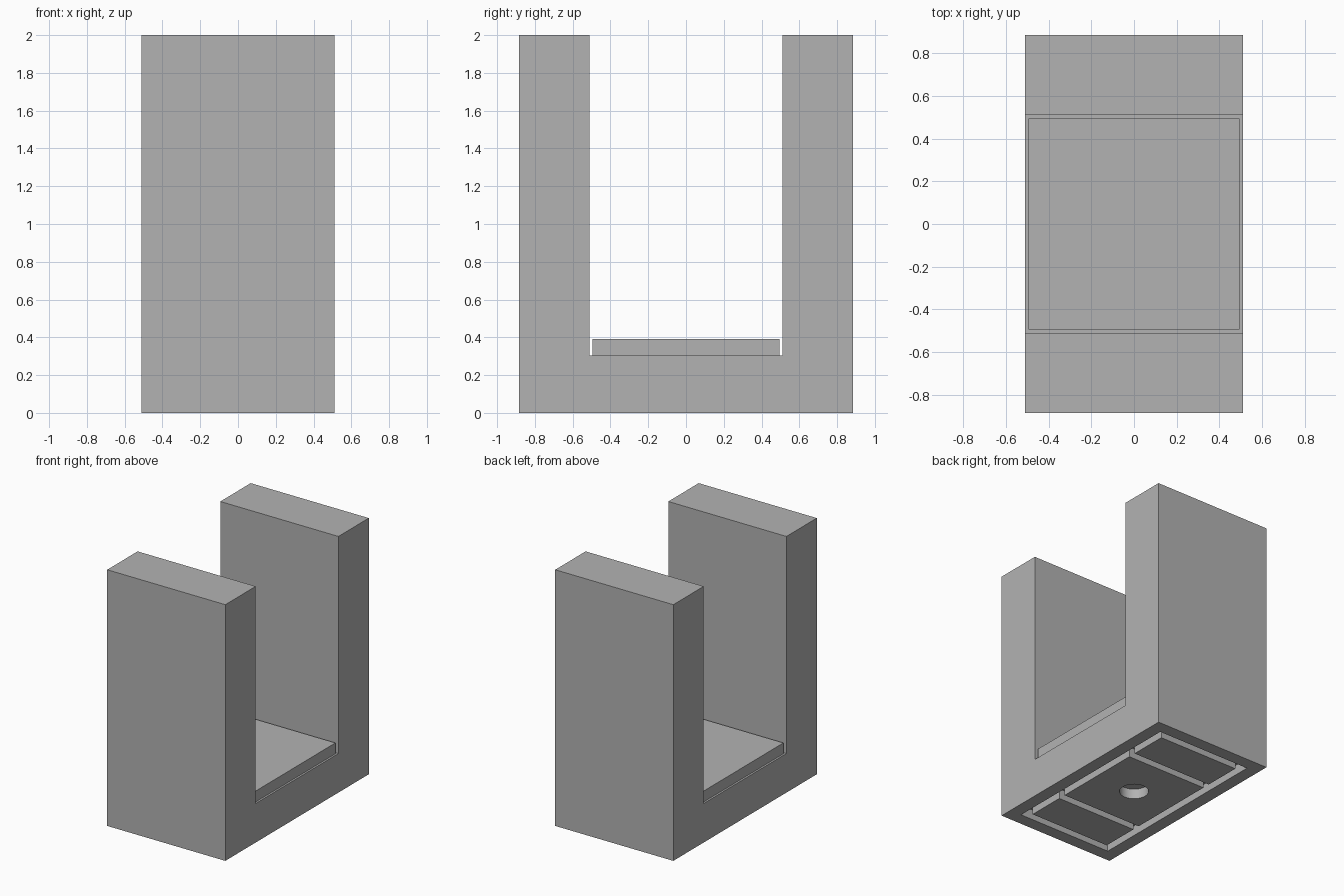
import bpy
import bmesh

# Remove the default cube only
default = bpy.data.objects.get("Cube")
if default:
    bpy.data.objects.remove(default, do_unlink=True)

# Single flat colour
grey = bpy.data.materials.new("light_grey")
grey.use_nodes = True
colour = (0.45, 0.45, 0.45, 1)
grey.diffuse_color = colour
grey.node_tree.nodes["Principled BSDF"].inputs["Base Color"].default_value = colour

HALF_X, HALF_Y, HEIGHT = 0.51, 0.885, 2.0
SLOT_Y, SLOT_Z = 0.51, 0.305        # opening between the two uprights
POCKET_X, POCKET_Y, DEPTH = 0.41, 0.785, 0.08
GAP = 0.06                          # groove width around the base panels


def finish(name, bm):
    bmesh.ops.recalc_face_normals(bm, faces=bm.faces)
    mesh = bpy.data.meshes.new(name)
    bm.to_mesh(mesh)
    bm.free()
    mesh.materials.append(grey)
    obj = bpy.data.objects.new(name, mesh)
    bpy.context.collection.objects.link(obj)
    return obj


def box(name, x, y, z):
    """Box from (low, high) ranges on each axis."""
    bm = bmesh.new()
    bmesh.ops.create_cube(bm, size=1)
    for v in bm.verts:
        v.co = [r[0] if c < 0 else r[1] for c, r in zip(v.co, (x, y, z))]
    return finish(name, bm)


def cut(target, cutter):
    """Subtract the cutter and discard it."""
    cutter.hide_render = True
    mod = target.modifiers.new("cut", 'BOOLEAN')
    mod.operation = 'DIFFERENCE'
    mod.solver = 'EXACT'
    mod.object = cutter
    bpy.context.view_layer.objects.active = target
    bpy.ops.object.modifier_apply(modifier=mod.name)
    bpy.data.objects.remove(cutter, do_unlink=True)


# U-shaped body: side profile extruded across the width
half = [(HALF_Y, 0), (HALF_Y, HEIGHT), (SLOT_Y, HEIGHT), (SLOT_Y, SLOT_Z)]
profile = half + [(-y, z) for y, z in reversed(half)]
bm = bmesh.new()
face = bm.faces.new([bm.verts.new((-HALF_X, y, z)) for y, z in profile])
ext = bmesh.ops.extrude_face_region(bm, geom=[face])
bmesh.ops.translate(bm, vec=(2 * HALF_X, 0, 0),
                    verts=[g for g in ext["geom"] if isinstance(g, bmesh.types.BMVert)])
body = finish("body", bm)

# Shallow pocket in the underside
cut(body, box("pocket_cutter", (-POCKET_X, POCKET_X), (-POCKET_Y, POCKET_Y), (-0.1, DEPTH)))

# Loose plate resting between the uprights
box("seat_plate", (-0.495, 0.495), (-0.495, 0.495), (SLOT_Z, 0.39))

# Three panels in the pocket, separated by grooves
px = POCKET_X - GAP
mid = 0.365
centre = box("base_panel_centre", (-px, px), (-mid, mid), (0, DEPTH))
near, far = mid + GAP, POCKET_Y - GAP
box("base_panel_front", (-px, px), (-far, -near), (0, DEPTH))
box("base_panel_back", (-px, px), (near, far), (0, DEPTH))

# Round hole through the centre panel
bm = bmesh.new()
bmesh.ops.create_cone(bm, cap_ends=True, segments=48, radius1=0.105, radius2=0.105, depth=0.5)
cut(centre, finish("hole_cutter", bm))
bpy.ops.object.select_all(action='DESELECT')
centre.select_set(True)
bpy.context.view_layer.objects.active = centre
bpy.ops.object.shade_smooth_by_angle()
